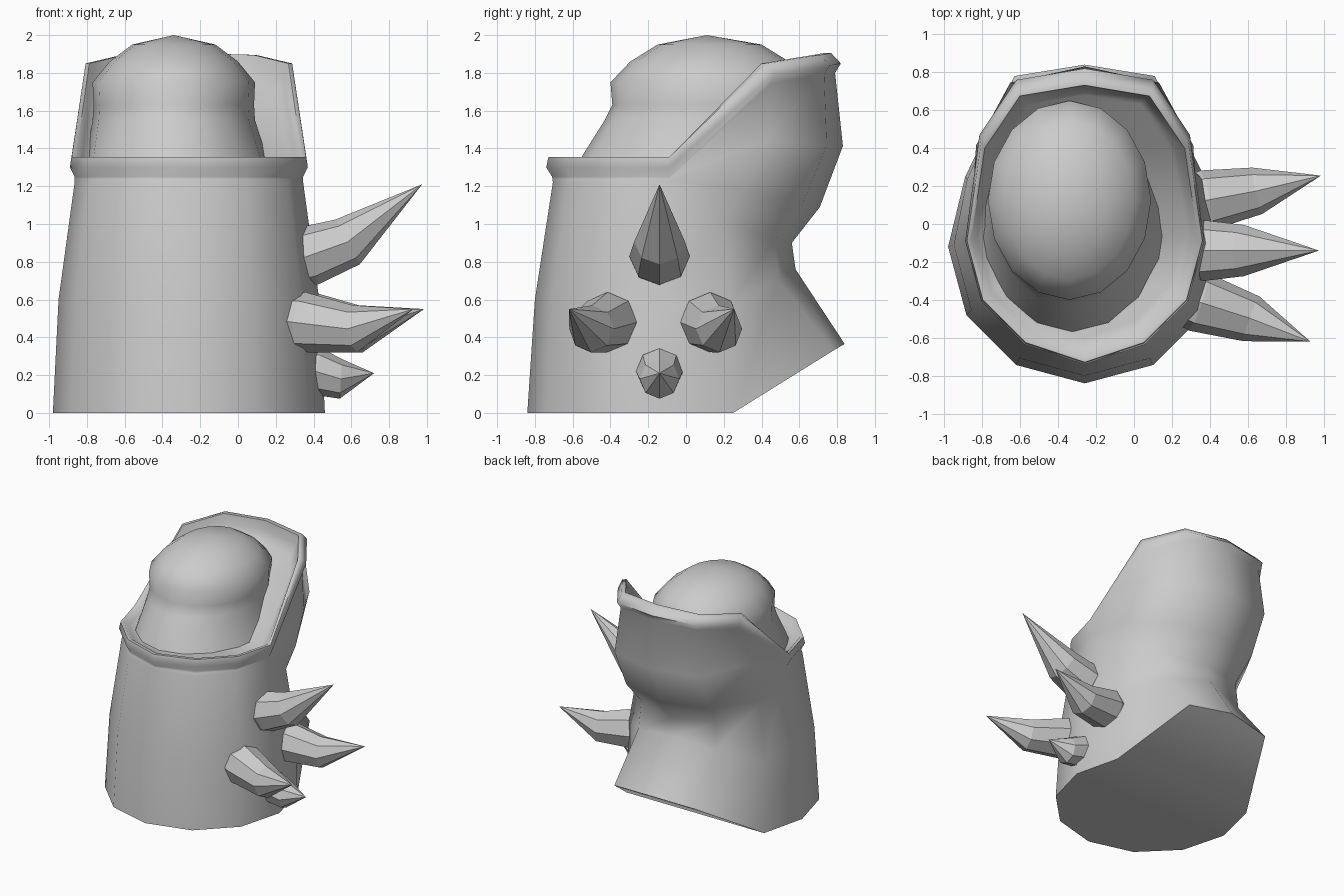
import bpy, bmesh
from math import sin, cos, pi, radians
from mathutils import Vector

if "Cube" in bpy.data.objects:
    bpy.data.objects.remove(bpy.data.objects["Cube"])

CX = -0.26  # symmetry plane of the sleeve


def finish(name, verts, faces, smooth=None):
    bm = bmesh.new()
    vs = [bm.verts.new(v) for v in verts]
    for f in faces:
        bm.faces.new([vs[i] for i in f])
    bmesh.ops.recalc_face_normals(bm, faces=bm.faces)
    me = bpy.data.meshes.new(name)
    bm.to_mesh(me)
    bm.free()
    ob = bpy.data.objects.new(name, me)
    bpy.context.collection.objects.link(ob)
    if smooth:
        bpy.ops.object.select_all(action='DESELECT')
        ob.select_set(True)
        bpy.context.view_layer.objects.active = ob
        bpy.ops.object.shade_smooth_by_angle(angle=radians(smooth))
    return ob


def bridge(rings):
    n = len(rings[0])
    verts = [v for r in rings for v in r]
    faces = [(i * n + k, i * n + (k + 1) % n, (i + 1) * n + (k + 1) % n, (i + 1) * n + k)
             for i in range(len(rings) - 1) for k in range(n)]
    return verts, faces


# A half ring has 7 points (half width, y, z) from front to back
def half(r, cy, z, back=()):
    pts = [(r * sin(k * pi / 6), cy - r * cos(k * pi / 6), z) for k in range(7)]
    return pts[:7 - len(back)] + list(back)


def full(h):
    right = [Vector((CX + x, y, z)) for x, y, z in h]
    return right + [Vector((CX - x, y, z)) for x, y, z in h[5:0:-1]]


# Scale a half ring and lift it; the raised back part can shift separately
def moved(h, s, dz, back_dy=0.0, back_dz=0.0):
    return [(x * s, 0.05 + (y - 0.05) * s + (back_dy if k > 3 else 0),
             z + dz + (back_dz if k > 3 else 0)) for k, (x, y, z) in enumerate(h)]


def strips(o):  # cap a ring with strips running side to side
    f = [(o, o + 1, o + 11), (o + 5, o + 6, o + 7)]
    return f + [(o + k, o + k + 1, o + 11 - k, o + 12 - k) for k in range(1, 5)]


# Sleeve, back bowl, collar and inset cap as one shell
hem = half(.72, -.12, 0, [(.63, .25, 0), (.37, .78, .33), (0, .84, .365)])
waist = half(.69, -.11, .6, [(.62, .235, .58), (.35, .49, .7), (0, .58, .76)])
crease = half(.605, -.10, 1.22, [(.56, .2, 1.03), (.34, .47, .92), (0, .56, .9)])
rim = half(.63, -.09, 1.3, [(.555, .47, 1.795), (.36, .76, 1.84), (0, .82, 1.85)])
rim[0] = (0, -.74, 1.3)
bowl_top = moved(rim, .96, -.05)


def bowl(t, bulge):
    out = []
    for k, (a, b) in enumerate(zip(crease, bowl_top)):
        p = Vector(a).lerp(Vector(b), t)
        out.append((p.x + bulge * (0, 0, 0, 0, .2, .35, 0)[k],
                    p.y + bulge * (0, 0, 0, 0, .5, .9, 1)[k], p.z))
    return out


halves = [hem, waist, crease, bowl(.21, .10), bowl(.57, .14), bowl_top,
          rim, moved(rim, .985, .055, -.04, 0), moved(rim, .95, .055, -.05, 0),
          moved(rim, .9, .02, -.02, -.04), moved(rim, .82, .01, 0, -.13)]
v, f = bridge([full(h) for h in halves])
finish("sleeve_with_collar", v, f + strips(0) + strips(12 * (len(halves) - 1)), 60)

# Rounded dome emerging from the collar: z, centre x, centre y, radius x, radius y
rings = [[Vector((cx + rx * sin(k * pi / 8), cy - ry * cos(k * pi / 8), z)) for k in range(16)]
         for z, cx, cy, rx, ry in [(1.22, -.32, .03, .52, .63), (1.36, -.325, .07, .475, .62),
                                   (1.55, -.34, .12, .43, .55), (1.63, -.34, .125, .425, .515),
                                   (1.75, -.34, .125, .43, .525), (1.86, -.34, .125, .34, .42),
                                   (1.95, -.34, .125, .22, .275)]]
v, f = bridge(rings)
n = len(v)
v.append(Vector((-.34, .11, 2.0)))
f += [(n - 16 + k, n - 16 + (k + 1) % 16, n) for k in range(16)]
finish("dome", v, f + [tuple(range(16))], 60)


# Faceted bent spikes on the right side: root, root radius, knee, knee radius, tip
def spike(name, a, ra, b, rb, c):
    a, b, c = Vector(a), Vector(b), Vector(c)
    d1, d2 = (b - a).normalized(), (c - b).normalized()

    def ring(p, d, r):
        side = Vector((0, 0, 1)).cross(d).normalized()
        up = d.cross(side)
        return [p + r * (side * cos(k * pi / 4) + up * sin(k * pi / 4)) for k in range(8)]

    v, f = bridge([ring(a - d1 * .12, d1, ra * .85), ring(a, d1, ra),
                   ring(b, (d1 + d2).normalized(), rb)])
    v.append(c)
    f += [(16 + k, 16 + (k + 1) % 8, 24) for k in range(8)]
    finish(name, v, f + [tuple(range(8))])


spike("spike_upper", (.37, -.14, .83), .16, (.58, -.14, .905), .135, (.975, -.14, 1.21))
spike("spike_front", (.34, -.41, .48), .16, (.62, -.50, .445), .125, (.93, -.62, .55))
spike("spike_back", (.38, .125, .48), .16, (.65, .175, .445), .125, (.985, .255, .55))
spike("spike_lower", (.41, -.14, .22), .125, (.545, -.14, .18), .105, (.72, -.14, .21))
